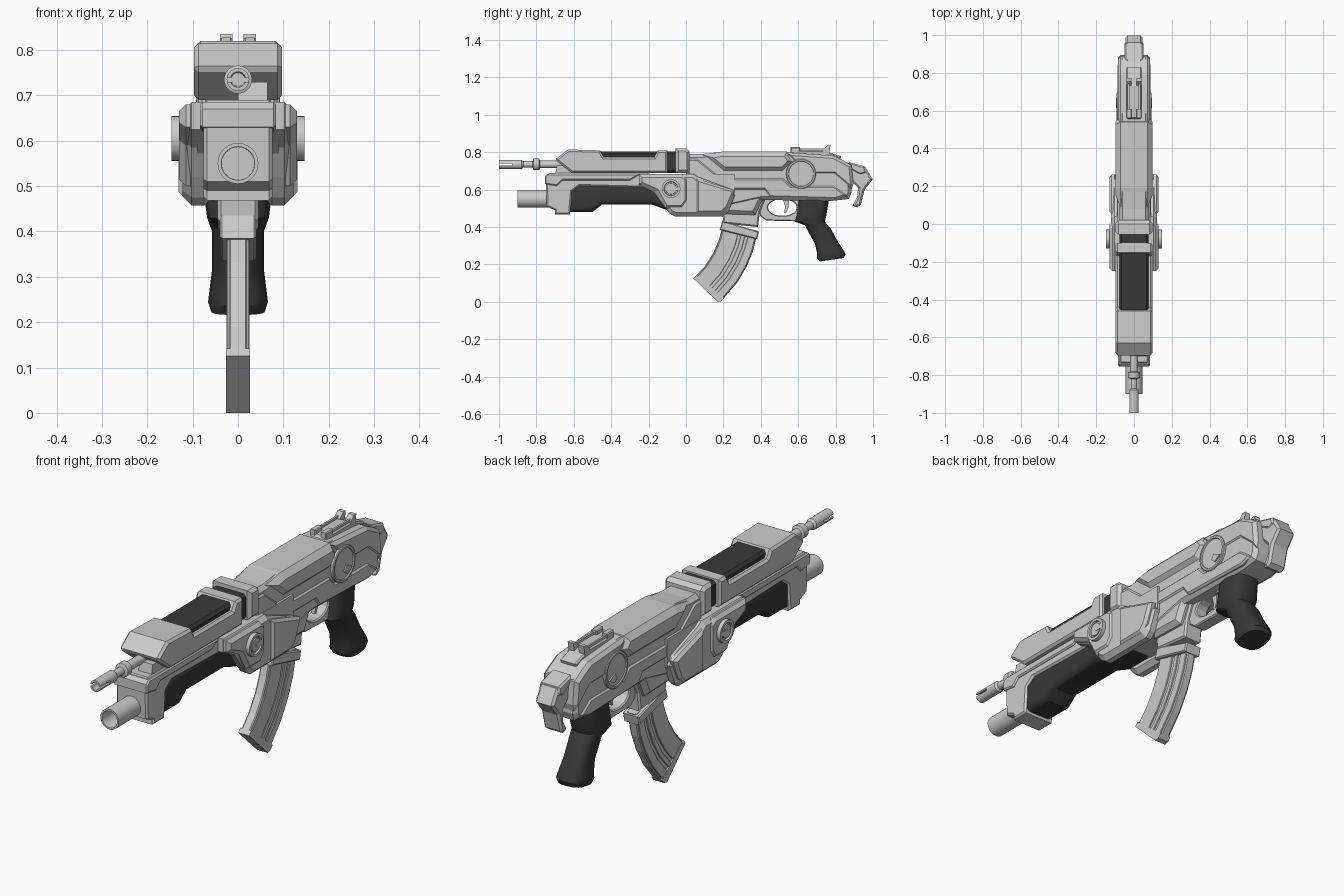
import bpy, bmesh
from math import sin, cos, pi, radians, copysign

dark = bpy.data.materials.new("dark_polymer")
dark.diffuse_color = (0.04, 0.04, 0.04, 1)


def finish(name, bm, mat=None, smooth=False):
    bmesh.ops.recalc_face_normals(bm, faces=bm.faces[:])
    me = bpy.data.meshes.new(name)
    bm.to_mesh(me)
    bm.free()
    ob = bpy.data.objects.new(name, me)
    bpy.context.collection.objects.link(ob)
    if mat:
        me.materials.append(mat)
    if smooth:
        bpy.ops.object.select_all(action='DESELECT')
        ob.select_set(True)
        bpy.context.view_layer.objects.active = ob
        bpy.ops.object.shade_smooth_by_angle(angle=radians(35))
    return ob


def prism(name, pts, x0, x1=None, chamfer=0, mat=None, segs=1):
    """Side profile (y, z) extruded across x; one number means +-x0."""
    if x1 is None:
        x0, x1 = -x0, x0
    bm = bmesh.new()
    a, b = [[bm.verts.new((x, y, z)) for y, z in pts] for x in (x0, x1)]
    caps = [bm.faces.new(a), bm.faces.new(b[::-1])]
    n = len(pts)
    for i in range(n):
        j = (i + 1) % n
        bm.faces.new((a[i], b[i], b[j], a[j]))
    bmesh.ops.recalc_face_normals(bm, faces=bm.faces[:])
    if chamfer:
        edges = [e for f in caps for e in f.edges]
        bmesh.ops.bevel(bm, geom=edges, offset=chamfer, segments=segs, profile=0.5,
                        affect='EDGES', clamp_overlap=True)
    return finish(name, bm, mat, segs > 1)


def box(name, x0, x1, y0, y1, z0, z1, chamfer=0, mat=None):
    return prism(name, [(y0, z0), (y1, z0), (y1, z1), (y0, z1)], x0, x1, chamfer, mat)


def loft(name, rings, mat=None):
    bm = bmesh.new()
    vs = [[bm.verts.new(p) for p in r] for r in rings]
    n = len(vs[0])
    for a, b in zip(vs, vs[1:]):
        for i in range(n):
            j = (i + 1) % n
            bm.faces.new((a[i], a[j], b[j], b[i]))
    bm.faces.new(vs[0])
    bm.faces.new(vs[-1])
    return finish(name, bm, mat, True)


def lathe(name, prof, c, axis='y', n=24):
    """Spin (position, radius) pairs about the y or x axis through c=(u, z)."""
    rings = []
    for p, r in prof:
        ring = []
        for k in range(n):
            t = 2 * pi * k / n
            u, z = c[0] + r * cos(t), c[1] + r * sin(t)
            ring.append((u, p, z) if axis == 'y' else (p, u, z))
        rings.append(ring)
    return loft(name, rings)


# Barrels
muzzle = lathe("upper_barrel", [(-.93, .015), (-1, .017), (-1, .025), (-.88, .025), (-.87, .017),
               (-.82, .017), (-.815, .031), (-.785, .031), (-.78, .02), (-.6, .02)], (0, .735))
slot = box("muzzle_slot_cutter", -.05, .05, -1.05, -.93, .73, .74)
slot.hide_render = True
slot.hide_viewport = True
cut = muzzle.modifiers.new("slot", 'BOOLEAN')
cut.object = slot
cut.solver = 'EXACT'
lathe("lower_barrel", [(-.8, .036), (-.9, .037), (-.9, .045), (-.7, .045)], (0, .55))

# Lower fore-end: frame, front block, dark hand grip
prism("fore_frame", [(-.75, .67), (-.745, .51), (-.70, .49), (-.70, .468), (-.62, .468), (-.61, .59),
      (-.57, .62), (-.2, .61), (-.2, .69), (-.73, .69)], .076, chamfer=.008)
prism("front_block_lip", [(-.755, .67), (-.755, .63), (-.69, .62), (-.66, .65), (-.3, .65),
      (-.24, .685), (-.74, .685)], .084, chamfer=.006)
prism("barrel_bracket", [(-.70, .68), (-.69, .73), (-.58, .73), (-.55, .68)], 0, .065)
prism("dark_handguard", [(-.63, .48), (-.50, .48), (-.45, .52), (-.18, .52), (-.1, .49), (.18, .49),
      (.18, .61), (-.08, .63), (-.57, .63), (-.63, .6)], .072, chamfer=.03, mat=dark, segs=4)

# Upper shroud with dark insert and retaining band
prism("upper_shroud", [(-.695, .765), (-.69, .752), (-.61, .69), (-.1, .69), (-.1, .81), (-.15, .81),
      (-.17, .775), (-.44, .775), (-.46, .81), (-.63, .815)], .097, chamfer=.01)
box("shroud_insert", -.077, .077, -.47, -.14, .72, .803, .012, dark)
box("shroud_gap", -.077, .077, -.12, -.03, .69, .803, .012, dark)
prism("retaining_band", [(-.055, .69), (.02, .69), (.02, .805), (.0, .82), (-.055, .82)],
      .097, chamfer=.014)

# Middle housing: side cheeks around a core, pivot discs
cheek = [(-.25, .685), (-.25, .625), (-.17, .585), (-.125, .52), (-.09, .475), (-.06, .457),
         (.2, .457), (.225, .48), (.262, .57), (.235, .605), (.06, .67), (.04, .685)]
for s, side in ((1, "right"), (-1, "left")):
    prism(side + "_cheek", cheek, s * .055, s * .122, .02)
    prism(side + "_cheek_panel", [(.055, .475), (.195, .475), (.225, .505), (.262, .595),
          (.235, .605), (.055, .66)], s * .09, s * .131, .012)
    prism(side + "_pivot_housing", [(-.25, .68), (-.25, .63), (-.16, .59), (-.11, .5), (-.02, .5),
          (.01, .54), (.01, .66), (-.02, .68)], s * .09, s * .13, .015)
    lathe(side + "_pivot_disc", [(s * .1, .05), (s * .147, .05), (s * .147, .038), (s * .138, .036),
          (s * .138, .03), (s * .145, .029)], (-.08, .605), 'x')
    box(side + "_pivot_slot", s * .13, s * .147, -.08, -.04, .595, .615)
    # Large receiver disc with centre key
    lathe(side + "_receiver_disc", [(s * .06, .08), (s * .09, .08), (s * .093, .076), (s * .093, .068),
          (s * .088, .066)], (.615, .685), 'x', 32)
    prism(side + "_disc_key", [(.615, .65), (.635, .635), (.67, .655), (.63, .675)], s * .07, s * .094)
prism("housing_core", [(-.2, .685), (-.2, .6), (-.06, .5), (.2, .475), (.26, .56), (.26, .685)], .09)

# Receiver: core, layered cover, rear rim
prism("receiver_core", [(.0, .60), (.2, .5), (.4, .545), (.78, .54), (.87, .55), (.885, .585), (.88, .735),
      (.84, .75), (.79, .775), (.55, .80), (.17, .80), (.08, .79), (.0, .79)], .08, chamfer=.018)
prism("receiver_side_plate", [(.01, .765), (.06, .765), (.19, .66), (.52, .66), (.56, .62), (.79, .62),
      (.86, .57), (.80, .55), (.45, .56), (.42, .6), (.25, .6), (.01, .66)], .087, chamfer=.008)
prism("top_cover", [(.09, .785), (.20, .695), (.52, .695), (.575, .75), (.54, .803), (.19, .803)],
      .097, chamfer=.025)
prism("rear_rim", [(.53, .80), (.60, .72), (.69, .68), (.79, .68), (.885, .60), (.895, .63), (.885, .73),
      (.84, .757), (.79, .782)], .086, chamfer=.015)

# Butt hook
prism("butt_hook", [(.86, .745), (.96, .72), (.998, .655), (.955, .60), (.935, .52), (.915, .505),
      (.89, .515), (.915, .56), (.92, .61), (.88, .65), (.85, .68)], .045, chamfer=.01)
prism("butt_cap", [(.87, .748), (.955, .725), (.965, .69), (.93, .68), (.875, .71)], .05, chamfer=.008)

# Rear sight
prism("sight_base", [(.54, .78), (.565, .81), (.73, .81), (.83, .778), (.82, .75), (.55, .75)],
      .04, chamfer=.006)
for s in (1, -1):
    box("sight_front_post", s * .012, s * .04, .56, .61, .79, .828, .004)
    box("sight_rail", s * .025, s * .034, .6, .76, .79, .82)
    prism("sight_rear_post", [(.73, .79), (.735, .815), (.755, .835), (.772, .835), (.765, .79)],
          s * .012, s * .04)

# Magazine well, collar and curved magazine
prism("magazine_well", [(.195, .47), (.2, .42), (.385, .40), (.395, .48), (.435, .575), (.42, .6),
      (.22, .6)], .045, chamfer=.008)
prism("well_flare", [(.2, .47), (.37, .465), (.4, .53), (.435, .575), (.42, .595), (.22, .6)],
      .075, chamfer=.02)
prism("magazine_collar", [(.195, .435), (.39, .375), (.38, .335), (.18, .385)], .04, chamfer=.005)
front = [(.2, .42), (.175, .33), (.145, .26), (.10, .19), (.04, .125)]
back = [(.385, .38), (.358, .27), (.325, .19), (.275, .105), (.19, .005)]


def strip(f):
    return [(a[0] + (b[0] - a[0]) * f, a[1] + (b[1] - a[1]) * f) for a, b in zip(front, back)]


prism("magazine", strip(0) + [(.165, .004)] + strip(1)[::-1], .02, chamfer=.004)
for lo, hi in ((.04, .48), (.56, .68), (.76, .97)):
    prism("magazine_rib", strip(lo) + strip(hi)[::-1], .025, chamfer=.002)
prism("magazine_floor", [(.04, .125), (.055, .142), (.205, .022), (.19, .004), (.17, 0)], .0265)

# Trigger guard and trigger
arc = [(.515 + .077 * cos(radians(t)), .505 + .045 * sin(radians(t))) for t in range(60, -241, -20)]
prism("trigger_guard", [(.41, .565), (.39, .54), (.395, .46), (.43, .435), (.62, .43), (.64, .565)] + arc,
      .03, chamfer=.005)
prism("trigger", [(.515, .56), (.53, .51), (.525, .475), (.535, .475), (.55, .51), (.55, .56)], .01)

# Pistol grip: rounded sections from front point to back point
sections = [(.6, .55, .765, .55, .066), (.59, .46, .75, .46, .072), (.58, .43, .742, .43, .068),
            (.635, .41, .775, .39, .057), (.69, .31, .81, .325, .057), (.70, .265, .843, .275, .063),
            (.70, .235, .853, .255, .066), (.715, .216, .845, .235, .06)]
rings = []
for y0, z0, y1, z1, w in sections:
    ring = []
    for k in range(20):
        c, s = cos(2 * pi * k / 20), sin(2 * pi * k / 20)
        c, s = [copysign(abs(v) ** .7, v) for v in (c, s)]
        ring.append((w * s, (y0 + y1) / 2 + c * (y1 - y0) / 2, (z0 + z1) / 2 + c * (z1 - z0) / 2))
    rings.append(ring)
loft("pistol_grip", rings, dark)
